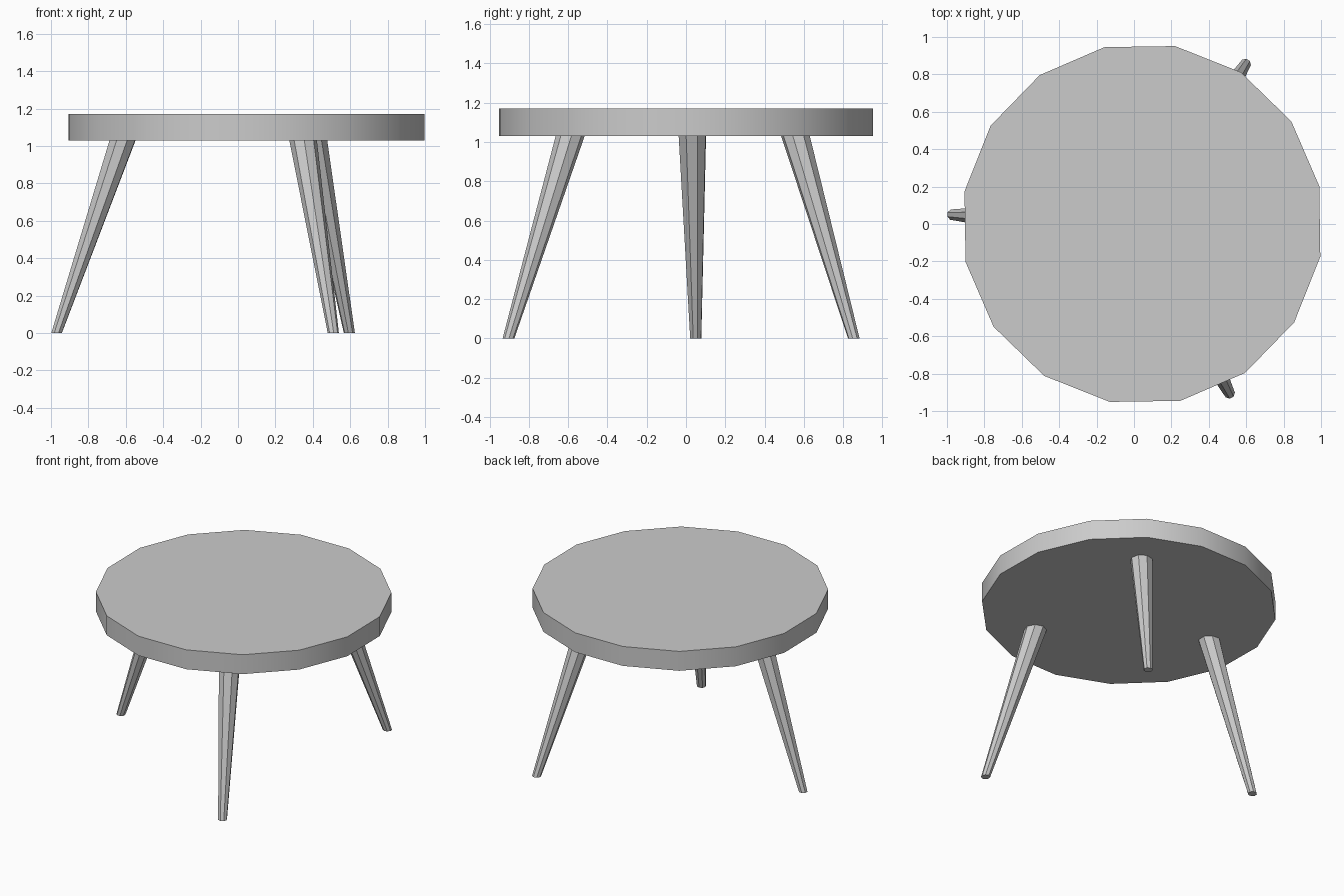
import bpy, bmesh
from math import cos, sin, radians, pi

if "Cube" in bpy.data.objects:
    bpy.data.objects.remove(bpy.data.objects["Cube"])

CX, CY = 0.045, 0.0


def loft(name, rings):
    """Solid through a list of rings of points, capped at both ends."""
    bm = bmesh.new()
    loops = [[bm.verts.new(p) for p in ring] for ring in rings]
    n = len(loops[0])
    for a, b in zip(loops, loops[1:]):
        for i in range(n):
            j = (i + 1) % n
            bm.faces.new((a[i], a[j], b[j], b[i]))
    bm.faces.new(loops[0][::-1])
    bm.faces.new(loops[-1])
    me = bpy.data.meshes.new(name)
    bm.to_mesh(me)
    bm.free()
    ob = bpy.data.objects.new(name, me)
    bpy.context.collection.objects.link(ob)
    return ob


def ring(x, y, z, r, n, start):
    return [(x + r * cos(start + 2 * pi * i / n),
             y + r * sin(start + 2 * pi * i / n), z) for i in range(n)]


# round top with 16 sides, rim smooth
top = loft("table_top", [ring(CX, CY, z, 0.967, 16, radians(12.1))
                         for z in (1.03, 1.17)])
bpy.context.view_layer.objects.active = top
top.select_set(True)
bpy.ops.object.shade_smooth_by_angle(angle=radians(30))

# three splayed, tapered eight-sided legs
for name, deg in (("back_leg", 57.2), ("left_leg", 177.2), ("front_leg", 297.2)):
    a = radians(deg)
    rings = [ring(CX + d * cos(a), CY + d * sin(a), z, r, 8, a + pi / 8)
             for d, z, r in ((1.016, 0, 0.030), (0.663, 1.03, 0.074))]
    loft(name, rings)
